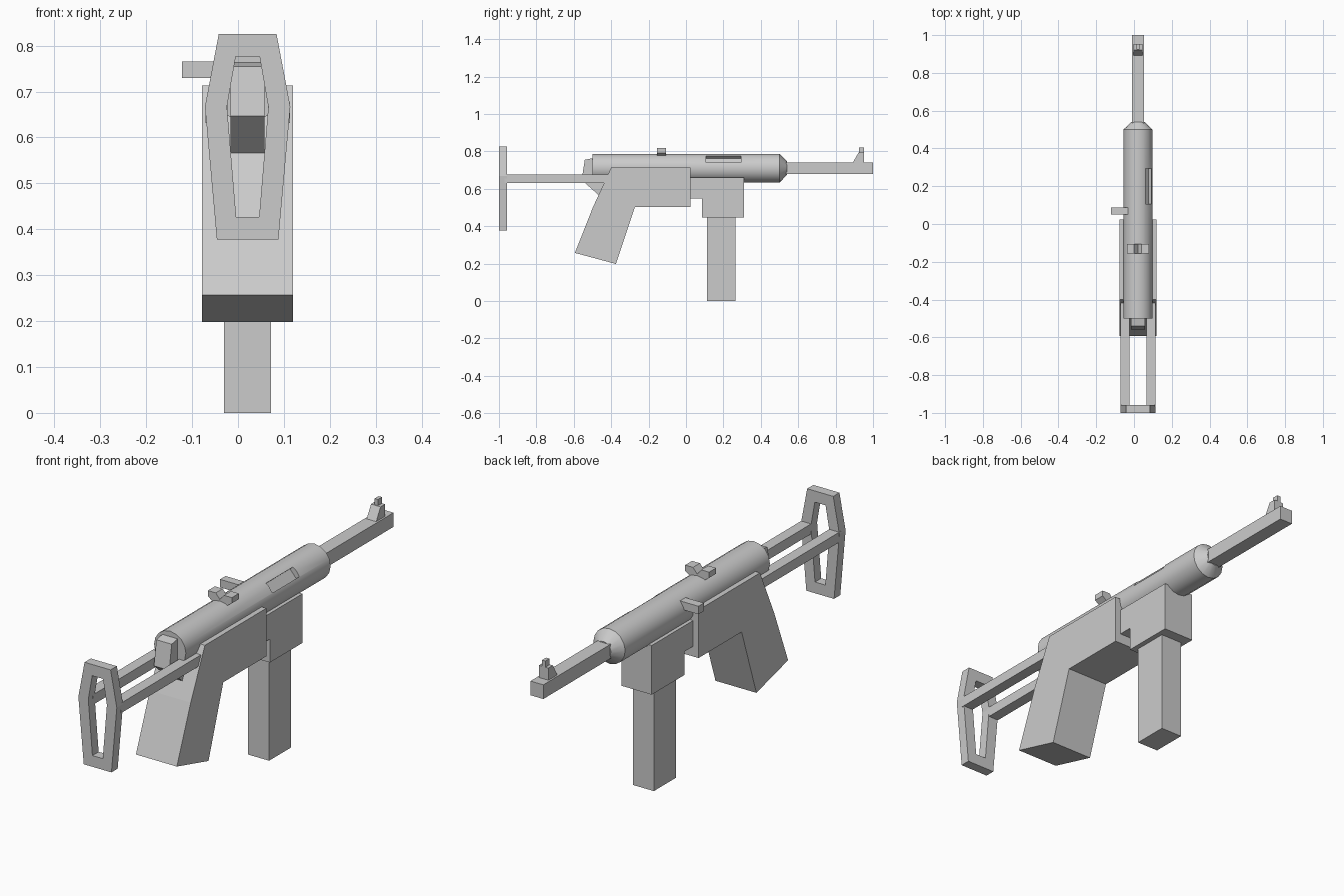
import bpy, bmesh, math

if "Cube" in bpy.data.objects:
    bpy.data.objects.remove(bpy.data.objects["Cube"])

XC = 0.021      # centre line of the model
RZ = 0.71       # height of the receiver axis


def finish(name, bm):
    bmesh.ops.recalc_face_normals(bm, faces=bm.faces)
    me = bpy.data.meshes.new(name)
    bm.to_mesh(me)
    bm.free()
    ob = bpy.data.objects.new(name, me)
    bpy.context.collection.objects.link(ob)
    return ob


def extrude(name, pts, offset):
    """Extrude a closed planar outline by an offset vector."""
    bm = bmesh.new()
    face = bm.faces.new([bm.verts.new(p) for p in pts])
    new = bmesh.ops.extrude_face_region(bm, geom=[face])["geom"]
    bmesh.ops.translate(bm, vec=offset, verts=[v for v in new if isinstance(v, bmesh.types.BMVert)])
    return finish(name, bm)


def side_profile(name, yz, half):
    """Side outline (y, z) extruded symmetrically across the centre line."""
    return extrude(name, [(XC - half, y, z) for y, z in yz], (2 * half, 0, 0))


def box(name, x0, x1, y0, y1, z0, z1):
    return extrude(name, [(x0, y0, z0), (x1, y0, z0), (x1, y1, z0), (x0, y1, z0)], (0, 0, z1 - z0))


# Receiver tube with tapered nose
SIDES = 16
bm = bmesh.new()
rings = []
for y, r in [(-0.5, 0.077), (0.5, 0.077), (0.54, 0.036)]:
    rings.append([bm.verts.new((XC + r * math.cos(2 * math.pi * i / SIDES), y,
                                RZ + r * math.sin(2 * math.pi * i / SIDES))) for i in range(SIDES)])
for a, b in zip(rings, rings[1:]):
    for i in range(SIDES):
        j = (i + 1) % SIDES
        bm.faces.new((a[i], a[j], b[j], b[i]))
bm.faces.new(rings[0])
bm.faces.new(rings[-1])
receiver = finish("receiver", bm)

# Ejection port pocket cut into the upper right of the tube
port = box("port_cutter", 0.054, 0.12, -0.093, 0.093, -0.023, 0.023)
port.location = (XC, 0.2, RZ)
port.rotation_euler.y = -math.radians(41)
port.hide_render = True
cut = receiver.modifiers.new("port", "BOOLEAN")
cut.operation = "DIFFERENCE"
cut.object = port
bpy.context.view_layer.objects.active = receiver
receiver.select_set(True)
bpy.ops.object.modifier_apply(modifier="port")
bpy.data.objects.remove(port)
bpy.ops.object.shade_smooth_by_angle(angle=math.radians(30))

# Square barrel and front sight
box("barrel", XC - 0.031, XC + 0.031, 0.5, 1.0, 0.678, 0.74)
side_profile("front_sight_base", [(0.889, 0.735), (0.922, 0.793), (0.953, 0.793), (0.953, 0.735)], 0.023)
side_profile("front_sight_post", [(0.925, 0.79), (0.925, 0.82), (0.953, 0.82), (0.953, 0.79)], 0.008)

# Notched rear sight
notch = [(-0.058, 0.817), (-0.02, 0.817), (0, 0.793), (0.02, 0.817), (0.058, 0.817),
         (0.058, 0.792), (0.03, 0.772), (-0.03, 0.772), (-0.058, 0.792)]
extrude("rear_sight", [(XC + x, -0.155, z) for x, z in notch], (0, 0.048, 0))

# Charging handle on the left
box("charging_handle", -0.122, -0.03, 0.05, 0.088, 0.73, 0.765)

# Grip, rear tang, magazine housing and magazine
side_profile("grip", [(-0.4, 0.713), (0.025, 0.713), (0.025, 0.503), (-0.273, 0.503),
                      (-0.375, 0.198), (-0.594, 0.257), (-0.498, 0.5)], 0.099)
side_profile("rear_tang", [(-0.45, 0.763), (-0.5, 0.763), (-0.541, 0.755), (-0.558, 0.647),
                           (-0.46, 0.56), (-0.4, 0.6)], 0.037)
side_profile("magazine_housing", [(0.0, 0.66), (0.311, 0.66), (0.311, 0.445), (0.086, 0.445),
                                  (0.086, 0.547), (0.0, 0.547)], 0.073)
box("magazine", XC - 0.051, XC + 0.051, 0.112, 0.265, 0, 0.46)

# Stock rods, one on each side
for name, s in (("left", -1), ("right", 1)):
    xs = sorted((XC + s * 0.044, XC + s * 0.092))
    box(name + "_stock_rod", xs[0], xs[1], -0.97, -0.35, 0.632, 0.676)

# Open shoulder frame
outer = [(0.063, 0.825), (0.093, 0.667), (0.067, 0.378)]
inner = [(0.026, 0.776), (0.045, 0.667), (0.025, 0.427)]
bm = bmesh.new()


def loop(half, y):
    pts = half + [(-x, z) for x, z in reversed(half)]
    return [bm.verts.new((XC + x, y, z)) for x, z in pts]


loops = [loop(outer, -1), loop(outer, -0.957), loop(inner, -0.957), loop(inner, -1)]
for k in range(4):
    a, b = loops[k], loops[(k + 1) % 4]
    for i in range(6):
        j = (i + 1) % 6
        bm.faces.new((a[i], a[j], b[j], b[i]))
finish("shoulder_frame", bm)
